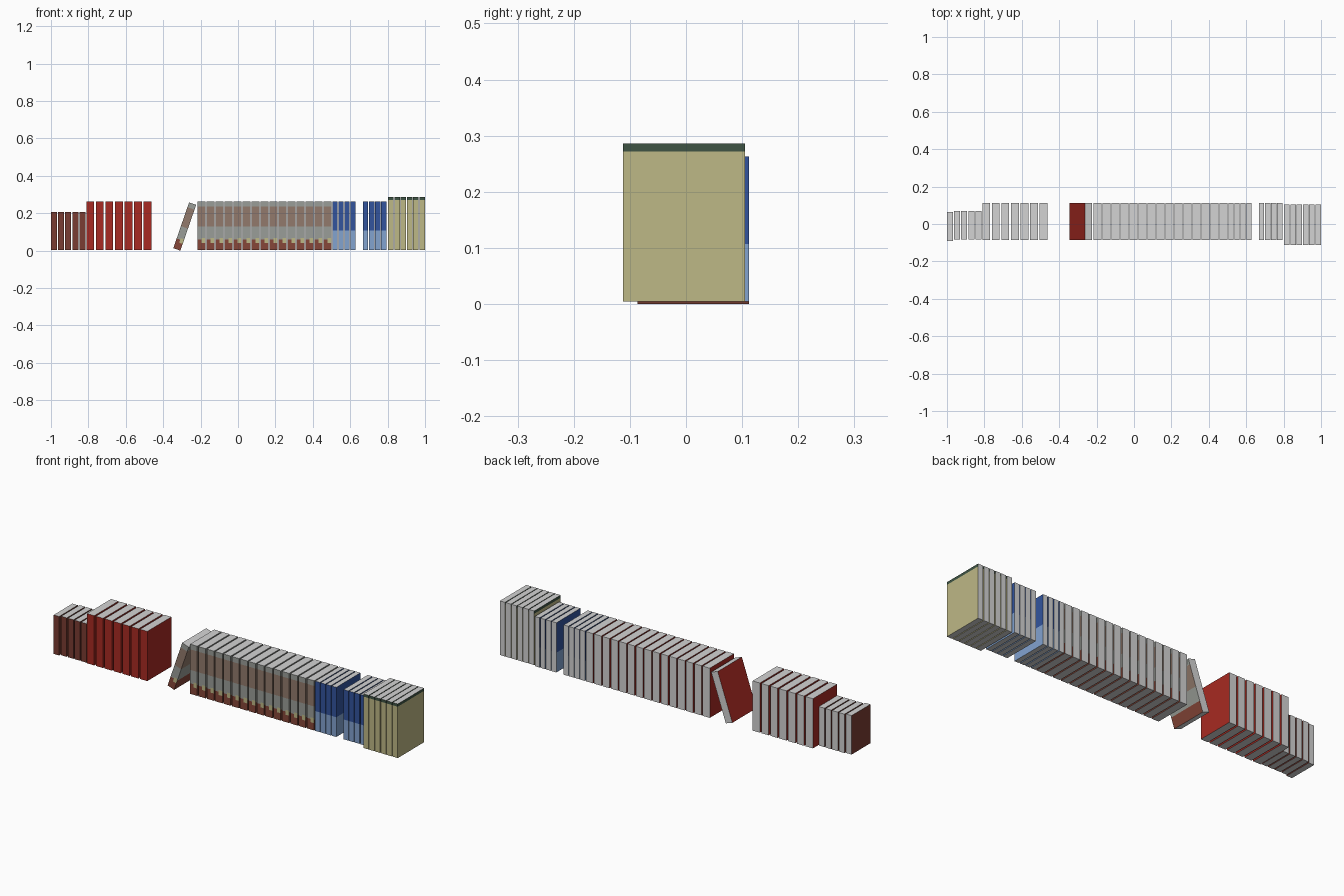
import bpy, bmesh, math
from mathutils import Matrix, Vector

if "Cube" in bpy.data.objects:
    bpy.data.objects.remove(bpy.data.objects["Cube"])


def lin(c):
    c /= 255
    return c / 12.92 if c < 0.04045 else ((c + 0.055) / 1.055) ** 2.4


def mat(name, r, g, b):
    m = bpy.data.materials.new(name)
    m.diffuse_color = (lin(r), lin(g), lin(b), 1)
    m.use_nodes = True
    m.node_tree.nodes["Principled BSDF"].inputs["Base Color"].default_value = m.diffuse_color
    return m


PAGE = mat("page_grey", 212, 212, 212)
BROWN = mat("leather_brown", 122, 60, 50)
RED = mat("cloth_red", 168, 42, 34)
RUST = mat("rust_brown", 134, 70, 56)
GREY = mat("cover_grey", 154, 158, 152)
TAUPE = mat("cover_taupe", 146, 122, 108)
NAVY = mat("cover_dark_blue", 50, 84, 158)
SKY = mat("cover_light_blue", 130, 163, 208)
TAN = mat("cover_tan", 190, 184, 134)
GREEN = mat("cover_dark_green", 62, 84, 68)


def book(name, x0, x1, y0, y1, h, bands, left=None, patch=None, z0=0.004):
    """Closed block; spine and covers striped by height, pages elsewhere.
    bands: [(top height, material)], left: plain left cover material."""
    bm = bmesh.new()
    bmesh.ops.create_cube(bm, size=1)
    w, d = x1 - x0, y1 - y0
    bmesh.ops.scale(bm, vec=(w, d, h), verts=bm.verts)
    bmesh.ops.translate(bm, vec=(0, 0, h / 2), verts=bm.verts)

    def cut(co, no):
        bmesh.ops.bisect_plane(bm, geom=bm.verts[:] + bm.edges[:] + bm.faces[:],
                               plane_co=co, plane_no=no)
    for top, _ in bands[:-1]:
        cut((0, 0, top), (0, 0, 1))
    if patch:
        # slanted pale corner at the foot of the spine
        for z in patch[:2]:
            cut((0, 0, z), (0, 0, 1))
        cut((0, 0, (patch[0] + patch[1]) / 2), Vector((-0.5, 0, 1)).normalized())
        cut((0, 0, 0), (1, 0, 0))
    mats = [PAGE]

    def slot(m):
        if m not in mats:
            mats.append(m)
        return mats.index(m)
    bm.normal_update()
    for f in bm.faces:
        n, c = f.normal, f.calc_center_median()
        if n.y > 0.5 or abs(n.z) > 0.5:
            continue
        m = next((b for t, b in bands if c.z < t), bands[-1][1])
        if n.x < -0.5 and left:
            m = left
        if patch and n.y < -0.5 and patch[0] < c.z < patch[1] and c.x > 0:
            m = patch[2]
        f.material_index = slot(m)
    me = bpy.data.meshes.new(name)
    bm.to_mesh(me)
    bm.free()
    for m in mats:
        me.materials.append(m)
    ob = bpy.data.objects.new(name, me)
    ob.location = ((x0 + x1) / 2, (y0 + y1) / 2, z0)
    bpy.context.collection.objects.link(ob)
    return ob


def row(name, start, end, count, gap, y0, y1, h, bands, **kw):
    pitch = (end - start + gap) / count
    for i in range(count):
        x = start + i * pitch
        book(f"{name}_{i + 1}", x, x + pitch - gap, y0, y1, h, bands, **kw)


# small brown volumes, the first one pulled forward
book("brown_book_first", -1.0, -0.969, -0.09, 0.064, 0.203, [(1, BROWN)])
row("brown_book", -0.963, -0.815, 4, 0.006, -0.082, 0.07, 0.203, [(1, BROWN)])

# red volumes
row("red_book", -0.811, -0.463, 7, 0.009, -0.086, 0.1125, 0.259, [(1, RED)])

# illustrated volumes: striped spine and right cover, red left cover
art = [(0.055, RUST), (0.125, GREY), (0.232, TAUPE), (1, GREY)]
corner = (0.038, 0.064, TAN)
row("illustrated_book", -0.216, 0.499, 15, 0.007, -0.086, 0.1125, 0.259, art,
    left=RED, patch=corner)

# leaning volume, resting on the row to its right
lean = book("leaning_book", -0.02, 0.02, -0.086, 0.1125, 0.259, art,
            left=RED, patch=corner)
a = math.radians(19)
lean.rotation_euler = (0, a, 0)
lean.location = (-0.327, 0.013, 0.02 * math.sin(a))

# two sets of slim blue volumes
blue = [(0.103, SKY), (1, NAVY)]
row("blue_book_left", 0.505, 0.627, 4, 0.005, -0.086, 0.1125, 0.259, blue)
row("blue_book_right", 0.669, 0.793, 4, 0.005, -0.086, 0.1125, 0.259, blue)

# tall tan volumes with a dark top band
row("tan_book", 0.802, 1.0, 6, 0.004, -0.1125, 0.105, 0.282,
    [(0.268, TAN), (1, GREEN)])
